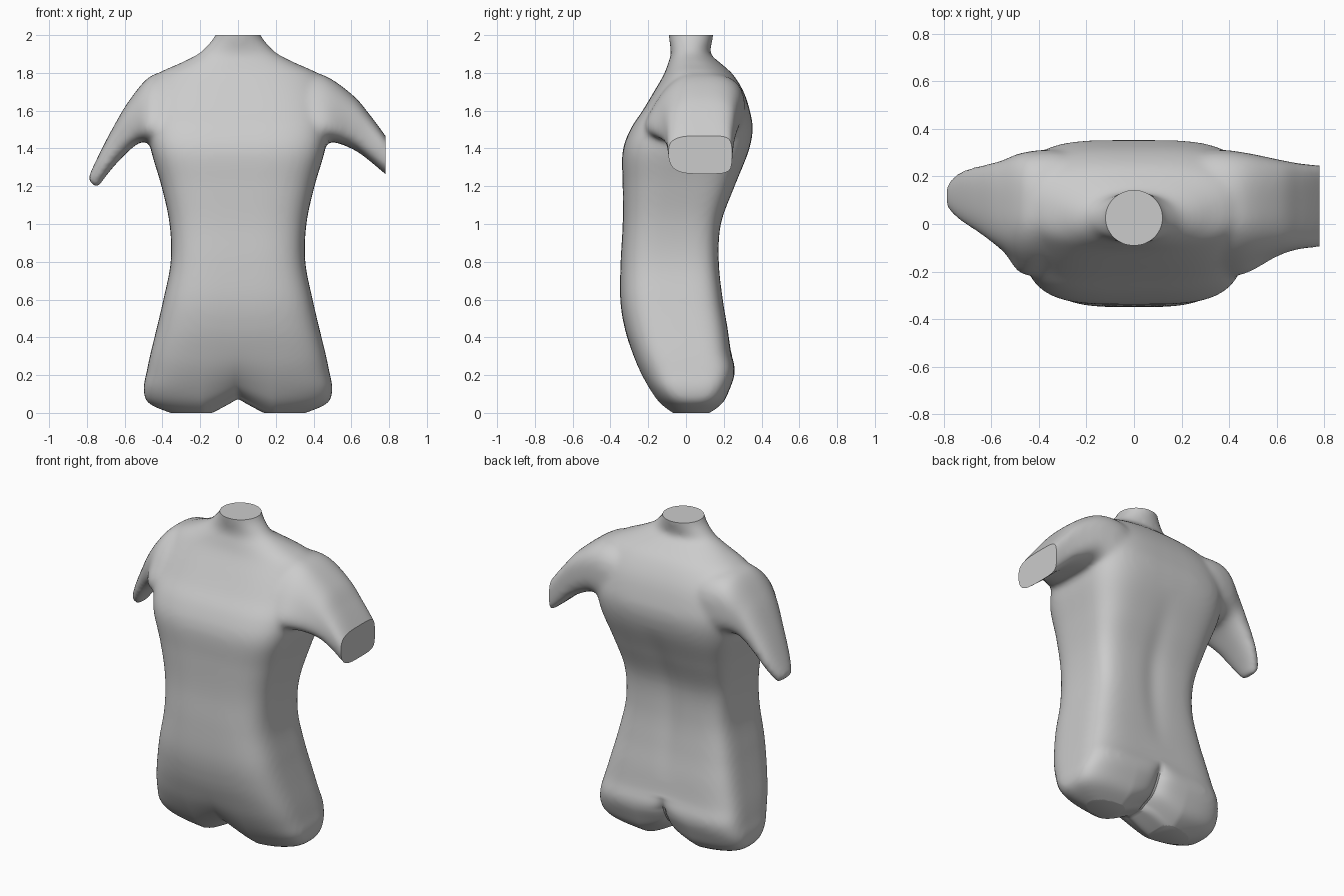
import bpy, bmesh
from math import cos, sin, pi, exp
from mathutils import Vector

if "Cube" in bpy.data.objects:
    bpy.data.objects.remove(bpy.data.objects["Cube"])

SEG = 64
STEPS = 6


def spline(rows):
    """Interpolate rows of numbers smoothly (Catmull-Rom)."""
    out = []
    for i in range(len(rows) - 1):
        p0, p1, p2 = rows[max(i - 1, 0)], rows[i], rows[i + 1]
        p3 = rows[min(i + 2, len(rows) - 1)]
        for k in range(STEPS):
            t = k / STEPS
            out.append([b + 0.5 * t * (c - a + t * (2 * a - 5 * b + 4 * c - d
                        + t * (3 * (b - c) + d - a)))
                        for a, b, c, d in zip(p0, p1, p2, p3)])
    return out + [rows[-1]]


def loft(bm, rows):
    """Rings: end a (x, z), end b (x, z), front y, back y, front/back squareness, front slope."""
    prev, first = None, None
    for ax, az, bx, bz, yf, yb, nf, nb, slope in spline(rows):
        a, b = Vector((ax, 0, az)), Vector((bx, 0, bz))
        loop = []
        for i in range(SEG):
            t = 2 * pi * i / SEG
            c, s = cos(t), sin(t)
            n = nf if s < 0 else nb
            c = abs(c) ** (2 / n) * (1 if c > 0 else -1)
            s = abs(s) ** (2 / n) * (1 if s > 0 else -1)
            p = (a + b) / 2 + (b - a) / 2 * c
            p.y = (yf + yb) / 2 + (yb - yf) / 2 * s
            if s < 0:
                p.y -= slope * s * (p.z - (az + bz) / 2)
            loop.append(bm.verts.new(p))
        if prev:
            for i in range(SEG):
                j = (i + 1) % SEG
                bm.faces.new((prev[i], prev[j], loop[j], loop[i]))
        else:
            first = loop
        prev = loop
    bm.faces.new(first[::-1])
    bm.faces.new(prev)


def cut(bm, co, no):
    """Slice off everything beyond a plane and cap the opening."""
    geom = bm.verts[:] + bm.edges[:] + bm.faces[:]
    res = bmesh.ops.bisect_plane(bm, geom=geom, plane_co=co, plane_no=no, clear_outer=True)
    edges = [e for e in res["geom_cut"] if isinstance(e, bmesh.types.BMEdge)]
    bmesh.ops.holes_fill(bm, edges=edges, sides=0)


# trunk and neck: height, half width, front y, back y, front and back squareness
trunk = [
    (-0.02, 0.30, -0.05, 0.10, 2.4, 2.6), (0.045, 0.465, -0.135, 0.19, 2.8, 3.5),
    (0.12, 0.5, -0.19, 0.23, 3.4, 4.5), (0.22, 0.483, -0.245, 0.26, 3.6, 5),
    (0.32, 0.462, -0.285, 0.238, 3.6, 5.2), (0.45, 0.43, -0.325, 0.22, 3.5, 5.2),
    (0.6, 0.395, -0.348, 0.195, 3.5, 5.2), (0.8, 0.356, -0.346, 0.174, 3.5, 5.2),
    (1.0, 0.362, -0.335, 0.185, 3.5, 5), (1.2, 0.405, -0.335, 0.258, 3.6, 4.5),
    (1.38, 0.458, -0.336, 0.33, 3.8, 4), (1.5, 0.475, -0.295, 0.353, 3.8, 3.8),
    (1.6, 0.47, -0.23, 0.338, 3.6, 3.7), (1.7, 0.46, -0.17, 0.305, 3.2, 3.3),
    (1.79, 0.43, -0.118, 0.25, 2.6, 2.6), (1.85, 0.31, -0.095, 0.185, 2.3, 2.3),
    (1.9, 0.212, -0.08, 0.13, 2.1, 2.1), (1.95, 0.158, -0.085, 0.135, 2, 2),
    (2.0, 0.12, -0.093, 0.145, 2, 2), (2.06, 0.1, -0.095, 0.145, 2, 2),
]

# arm stumps: top x z, bottom x z, front y, back y, front and back squareness, front slope
shoulder = [
    (0.2, 1.78, 0.26, 1.34, -0.19, 0.30, 2.8, 2.8, 0.55),
    (0.33, 1.8, 0.38, 1.4, -0.185, 0.312, 2.8, 2.8, 0.55),
    (0.46, 1.785, 0.49, 1.435, -0.168, 0.298, 3, 2.8, 0.55),
]
right_arm = shoulder + [
    (0.61, 1.68, 0.61, 1.395, -0.125, 0.27, 2.8, 3.5, 0.25),
    (0.7, 1.575, 0.69, 1.34, -0.105, 0.254, 3, 4.5, 0.05),
    (0.785, 1.46, 0.78, 1.265, -0.095, 0.245, 3.2, 6, -0.1),
    (0.86, 1.35, 0.85, 1.215, -0.085, 0.24, 3.2, 6, -0.1),
]
left_arm = [(-r[0], r[1], -r[2]) + r[3:] for r in shoulder] + [
    (-0.575, 1.655, -0.545, 1.415, -0.105, 0.265, 2.7, 2.7, 0.2),
    (-0.665, 1.505, -0.625, 1.34, -0.04, 0.245, 2.5, 2.5, 0),
    (-0.74, 1.36, -0.69, 1.265, 0.005, 0.225, 2.4, 2.4, 0),
    (-0.79, 1.25, -0.738, 1.2, 0.05, 0.185, 2.3, 2.3, 0),
    (-0.785, 1.225, -0.755, 1.195, 0.07, 0.165, 2, 2, 0),
]

bm = bmesh.new()
loft(bm, [(-w, z, w, z, f, b, nf, nb, 0) for z, w, f, b, nf, nb in trunk])
loft(bm, right_arm)
loft(bm, left_arm)
bmesh.ops.recalc_face_normals(bm, faces=bm.faces)
mesh = bpy.data.meshes.new("torso")
bm.to_mesh(mesh)
bm.free()
torso = bpy.data.objects.new("torso", mesh)
bpy.context.collection.objects.link(torso)
bpy.context.view_layer.objects.active = torso
torso.select_set(True)

# fuse the parts into one soft skin
fuse = torso.modifiers.new("fuse", 'REMESH')
fuse.mode = 'VOXEL'
fuse.voxel_size = 0.014
soften = torso.modifiers.new("soften", 'SMOOTH')
soften.factor = 0.5
soften.iterations = 16
for name in ("fuse", "soften"):
    bpy.ops.object.modifier_apply(modifier=name)

bm = bmesh.new()
bm.from_mesh(torso.data)
for v in bm.verts:
    x, y, z = v.co
    # notch between the thighs
    if z < 0.4:
        v.co.z += 0.095 * max(0, 1 - abs(x) / 0.19) ** 1.2 * (1 - max(z, 0) / 0.4) ** 2
    # cleft at the back, and a shallow spine furrow
    if y > 0:
        depth = min(1, y / 0.1)
        fade = max(0, min(1, (0.3 - z) / 0.1))
        v.co.y -= 0.05 * exp(-abs(x) / 0.035) * fade * depth
        if 0.4 < z < 1.4:
            v.co.y -= 0.012 * exp(-(x / 0.07) ** 2) * sin((z - 0.4) * pi) * depth

# flat cuts at the neck, right arm and base
cut(bm, (0, 0, 2), (0, 0, 1))
cut(bm, (0.78, 0, 0), (1, 0, 0))
cut(bm, (0, 0, 0), (0, 0, -1))
bmesh.ops.recalc_face_normals(bm, faces=bm.faces)
bm.to_mesh(torso.data)
bm.free()
bpy.ops.object.shade_smooth_by_angle(angle=0.6)
